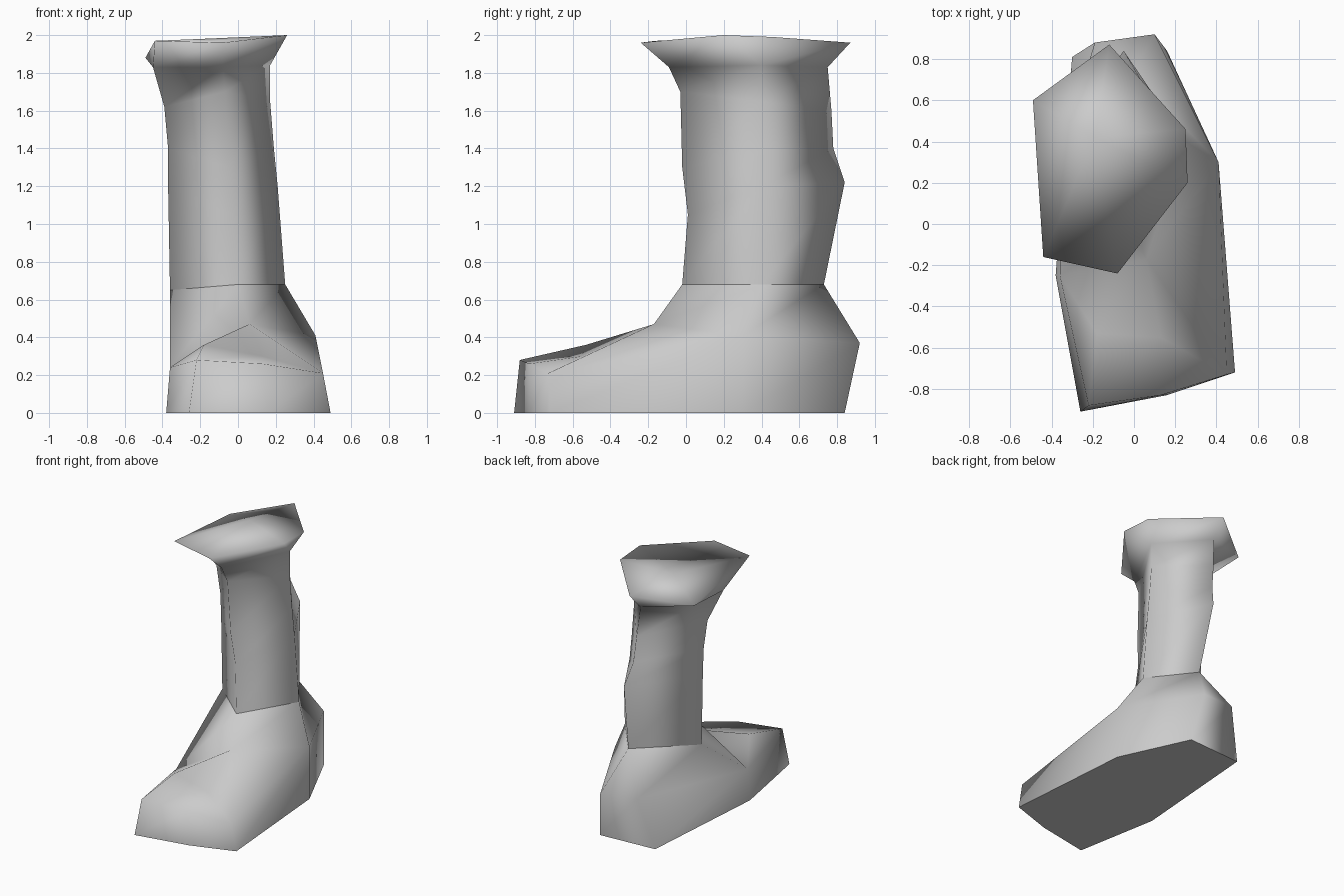
import bpy
import bmesh

cube = bpy.data.objects.get("Cube")
if cube:
    bpy.data.objects.remove(cube, do_unlink=True)

grey = bpy.data.materials.new("plain_grey")
grey.use_nodes = True
colour = (0.6, 0.6, 0.6, 1)
grey.diffuse_color = colour
grey.node_tree.nodes["Principled BSDF"].inputs["Base Color"].default_value = colour


def make_part(name, build):
    """Create one smooth shaded part, filled in by the build function."""
    mesh = bpy.data.meshes.new(name)
    bm = bmesh.new()
    flat_faces = build(bm)
    bmesh.ops.recalc_face_normals(bm, faces=bm.faces)
    for face in bm.faces:
        face.smooth = face not in flat_faces
    bm.to_mesh(mesh)
    bm.free()
    mesh.materials.append(grey)
    part = bpy.data.objects.new(name, mesh)
    bpy.context.scene.collection.objects.link(part)
    return part


def add_face(bm, corners):
    """Add a face, skipping corners that repeat."""
    unique = list(dict.fromkeys(corners))
    if len(unique) > 2:
        return bm.faces.new(unique)


def bridge(bm, lower, upper):
    """Join two closed rings; repeated corners turn quads into triangles."""
    count = len(lower)
    for i in range(count):
        j = (i + 1) % count
        add_face(bm, [lower[i], lower[j], upper[j], upper[i]])


# Ankle ring shared by both parts: left side, front, right side, back
ankle = [(-.36, .32, .65), (0, -.02, .68), (.25, .4, .68), (-.01, .73, .68)]


def build_foot(bm):
    outer, front, inner, back = [bm.verts.new(p) for p in ankle]
    instep = bm.verts.new((.06, -.17, .47))
    ridge = bm.verts.new((-.18, -.53, .36))
    hollow = bm.verts.new((.13, -.55, .3))

    # Sole outline and the upper edge above it, in matching order
    sole_points = [(-.38, -.25), (-.26, -.91), (.16, -.83), (.49, -.72),
                   (.41, .3), (.16, .84), (-.3, .81)]
    edge_points = [(-.36, -.25, .24), (-.22, -.88, .28), (.13, -.83, .26),
                   (.45, -.73, .21), (.41, .3, .41), (.1, .92, .37),
                   (-.19, .88, .39)]
    sole = [bm.verts.new((x, y, 0)) for x, y in sole_points]
    edge = [bm.verts.new(p) for p in edge_points]
    bridge(bm, sole, edge)
    sole_face = bm.faces.new(sole)

    # Hollowed toe top, instep and heel rising to the ankle
    side, toe_a, toe_b, toe_c, flank, heel_a, heel_b = edge
    for corners in ([side, toe_a, ridge], [side, ridge, instep],
                    [toe_a, toe_b, hollow, ridge], [ridge, hollow, instep],
                    [toe_b, toe_c, hollow], [toe_c, instep, hollow],
                    [toe_c, flank, instep],
                    [instep, flank, inner, front], [flank, heel_a, back, inner],
                    [heel_a, heel_b, back], [heel_b, side, outer, back],
                    [side, instep, front, outer]):
        add_face(bm, corners)
    return [sole_face]


def build_shaft(bm):
    # Four-sided rings from the ankle to the neck
    levels = [
        ankle,
        [(-.37, .32, 1.2), (-.03, .01, 1.05), (.21, .4, 1.2), (-.05, .84, 1.22)],
        [(-.37, .31, 1.4), (-.05, -.02, 1.3), (.19, .4, 1.4), (-.09, .78, 1.4)],
        [(-.39, .29, 1.62), (-.07, -.03, 1.7), (.17, .4, 1.65), (-.11, .77, 1.6)],
        [(-.45, .18, 1.83), (-.08, -.09, 1.83), (.17, .4, 1.84), (-.13, .75, 1.83)],
    ]
    rings = [[bm.verts.new(p) for p in level] for level in levels]
    for lower, upper in zip(rings, rings[1:]):
        bridge(bm, lower, upper)

    # Flared six-sided rim
    outer, front, inner, back = rings[-1]
    rim = [bm.verts.new(p) for p in (
        (-.44, -.16, 1.97), (-.08, -.24, 1.96), (.26, .2, 2),
        (.25, .46, 1.99), (-.12, .87, 1.96), (-.49, .6, 1.88))]
    bridge(bm, [outer, front, inner, inner, back, outer], rim)

    # Closed top, slightly raised in the middle
    peak = bm.verts.new((-.19, .42, 1.98))
    bridge(bm, rim, [peak] * len(rim))
    return []


make_part("boot_foot", build_foot)
make_part("boot_shaft", build_shaft)
